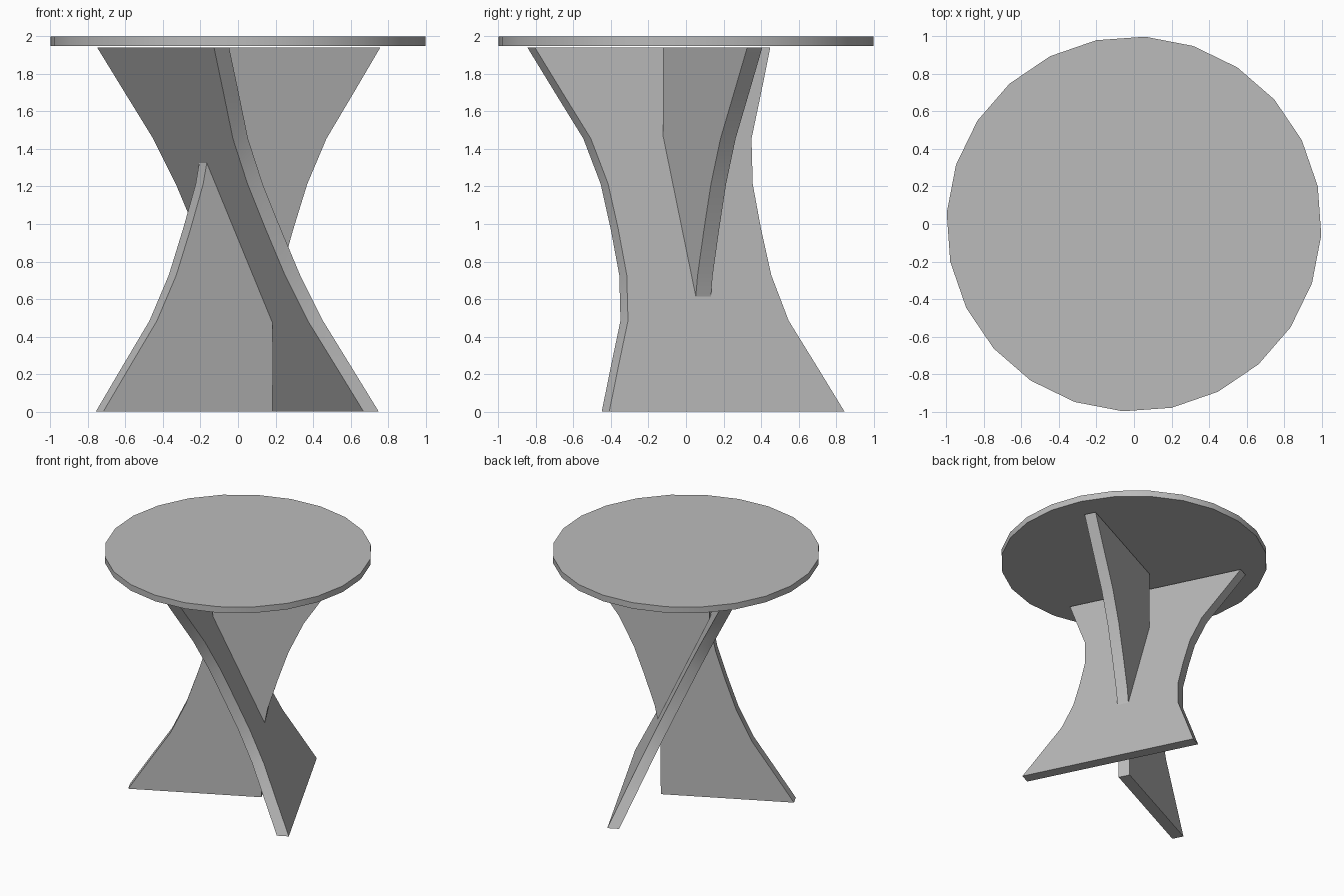
import bpy, bmesh, math
from mathutils import Matrix

cube = bpy.data.objects.get("Cube")
if cube:
    bpy.data.objects.remove(cube, do_unlink=True)

grey = bpy.data.materials.new("warm_grey")
grey.use_nodes = True
colour = (0.5, 0.5, 0.5, 1)
grey.diffuse_color = colour
grey.node_tree.nodes["Principled BSDF"].inputs["Base Color"].default_value = colour

PANEL_TOP = 1.94
THICKNESS = 0.09
YAW = math.radians(26.4)
# Half width of the hourglass from waist to end, in equal height steps
HALF_WIDTHS = [0.425, 0.43, 0.478, 0.59, 0.70]


def finish(name, bm):
    bmesh.ops.recalc_face_normals(bm, faces=bm.faces)
    mesh = bpy.data.meshes.new(name)
    bm.to_mesh(mesh)
    bm.free()
    mesh.materials.append(grey)
    obj = bpy.data.objects.new(name, mesh)
    bpy.context.collection.objects.link(obj)
    bpy.ops.object.select_all(action="DESELECT")
    obj.select_set(True)
    bpy.context.view_layer.objects.active = obj
    bpy.ops.object.shade_smooth_by_angle(angle=math.radians(30))
    return obj


def hourglass_panel(name, scale, lean_along, lean_across, yaw):
    """Concave-sided slab, leaning along its width and across its thickness."""
    bm = bmesh.new()
    steps = len(HALF_WIDTHS) - 1
    outline = []
    for side in (1, -1):
        for i in range(-steps, steps + 1):
            t = side * i / steps
            u = side * HALF_WIDTHS[abs(i)] * scale
            outline.append((u + lean_along * t, lean_across * t,
                            PANEL_TOP * (1 + t) / 2))
    front = [bm.verts.new((x, y - THICKNESS / 2, z)) for x, y, z in outline]
    back = [bm.verts.new((x, y + THICKNESS / 2, z)) for x, y, z in outline]
    bm.faces.new(front)
    bm.faces.new(back[::-1])
    n = len(outline)
    for i in range(n):
        j = (i + 1) % n
        bm.faces.new((front[i], back[i], back[j], front[j]))
    bmesh.ops.transform(bm, matrix=Matrix.Rotation(yaw, 4, "Z"), verts=bm.verts)
    return finish(name, bm)


# Crossing leg panels: one tilts through its face, the other slants in its plane
hourglass_panel("wide_leg_panel", 1.0, 0, -0.445, YAW - math.pi / 2)
hourglass_panel("narrow_leg_panel", 0.72, 0.32, 0, YAW)

# Round top, hovering just above the panels
bm = bmesh.new()
bmesh.ops.create_cone(bm, cap_ends=True, segments=24, radius1=1, radius2=1,
                      depth=0.05,
                      matrix=Matrix.Translation((0, 0, 1.975))
                      @ Matrix.Rotation(math.radians(11.6), 4, "Z"))
finish("table_top", bm)
